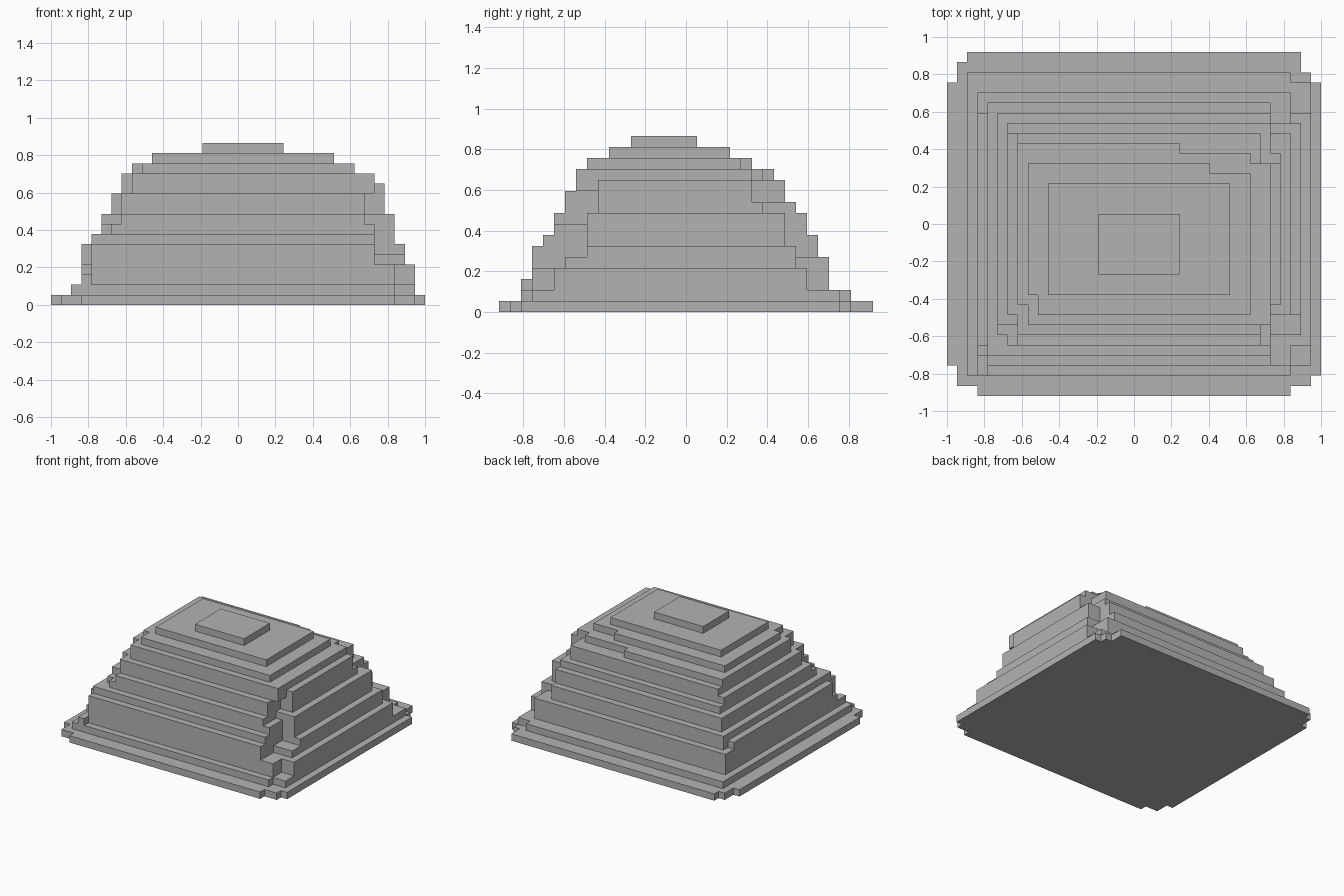
import bpy
import bmesh

old = bpy.data.objects.get("Cube")
if old:
    bpy.data.objects.remove(old, do_unlink=True)

# Block grid that the whole mound snaps to
COLUMNS, ROWS = 37, 34
UNIT = 2 / COLUMNS

stone = bpy.data.materials.new("grey_stone")
stone.use_nodes = True
stone.diffuse_color = (0.45, 0.45, 0.45, 1)
shader = stone.node_tree.nodes["Principled BSDF"]
shader.inputs["Base Color"].default_value = stone.diffuse_color
shader.inputs["Roughness"].default_value = 0.9

# Position of each side wall, layer by layer from the ground up
left = [0, 2, 3, 3, 3, 3, 4, 5, 5, 6, 6, 7, 7, 8, 10, 15]
right = [37, 36, 36, 36, 35, 35, 34, 34, 34, 33, 33, 33, 32, 30, 28, 23]
front = [0, 2, 3, 3, 3, 3, 4, 5, 5, 6, 6, 7, 7, 8, 10, 12]
back = [34, 32, 30, 30, 30, 29, 29, 28, 28, 27, 26, 26, 25, 23, 21, 18]

# Worn corners: layer -> stair steps cut inwards from the corner (x, y)
front_right = {
    0: [(3, 1), (1, 2)], 1: [(2, 1)], 2: [(2, 2)], 3: [(2, 2)],
    4: [(3, 3)], 5: [(3, 5)], 6: [(2, 4)], 7: [(2, 3)],
    8: [(3, 3)], 9: [(2, 3)], 10: [(2, 3)], 11: [(1, 2)],
}
back_right = {
    0: [(2, 2), (1, 3)], 1: [(2, 1)], 2: [(2, 2)], 3: [(2, 2)],
    4: [(1, 3)], 5: [(3, 2)], 6: [(2, 3)], 7: [(2, 2)], 8: [(2, 2)],
    9: [(1, 3)], 10: [(2, 3)], 11: [(2, 3)], 12: [(9, 1), (2, 2)],
    13: [(4, 1)],
}
front_left = {
    0: [(3, 1), (1, 3)], 2: [(1, 1)], 3: [(1, 1)], 4: [(1, 2)],
    5: [(1, 2)], 7: [(1, 1)], 8: [(2, 2)], 9: [(1, 2)],
    10: [(1, 2)], 11: [(1, 2)], 12: [(1, 2)], 13: [(1, 2)],
}
back_left = {0: [(2, 1), (1, 3)], 5: [(1, 1)]}


def corner(x, y, inward_x, inward_y, steps):
    """Corner points, running from the front or back wall to the side wall."""
    if not steps:
        return [(x, y)]
    points = []
    depth = 0
    for cut_x, cut_y in steps:
        points.append((x + inward_x * cut_x, y + inward_y * depth))
        points.append((x + inward_x * cut_x, y + inward_y * cut_y))
        depth = cut_y
    points.append((x, y + inward_y * depth))
    return points


def outline(layer):
    """Counter-clockwise plan of one layer."""
    x0, x1 = left[layer], right[layer]
    y0, y1 = front[layer], back[layer]
    return (
        corner(x1, y0, -1, 1, front_right.get(layer))
        + corner(x1, y1, -1, -1, back_right.get(layer))[::-1]
        + corner(x0, y1, 1, -1, back_left.get(layer))
        + corner(x0, y0, 1, 1, front_left.get(layer))[::-1]
    )


def add_slab(name, plan, bottom, top):
    """Extrude a plan upwards between two layer heights."""
    bm = bmesh.new()
    verts = [
        bm.verts.new(((x - COLUMNS / 2) * UNIT, (y - ROWS / 2) * UNIT, bottom * UNIT))
        for x, y in plan
    ]
    floor = bm.faces.new(verts)
    result = bmesh.ops.extrude_face_region(bm, geom=[floor], use_keep_orig=True)
    raised = [v for v in result["geom"] if isinstance(v, bmesh.types.BMVert)]
    bmesh.ops.translate(bm, verts=raised, vec=(0, 0, (top - bottom) * UNIT))
    bmesh.ops.recalc_face_normals(bm, faces=bm.faces)
    mesh = bpy.data.meshes.new(name)
    bm.to_mesh(mesh)
    bm.free()
    mesh.materials.append(stone)
    slab = bpy.data.objects.new(name, mesh)
    bpy.context.scene.collection.objects.link(slab)


# Terraces: neighbouring layers with the same plan become one slab
plans = [outline(layer) for layer in range(len(left))]
start = 0
for layer in range(len(plans)):
    last = layer + 1 == len(plans)
    if last or plans[layer + 1] != plans[start]:
        if start == 0:
            name = "base_slab"
        elif last:
            name = "summit_slab"
        else:
            name = f"terrace_from_layer_{start}"
        add_slab(name, plans[start], start, layer + 1)
        start = layer + 1

# Loose block left standing on the front corner
add_slab("corner_block", [(3, 2), (4, 2), (4, 4), (3, 4)], 2, 3)
